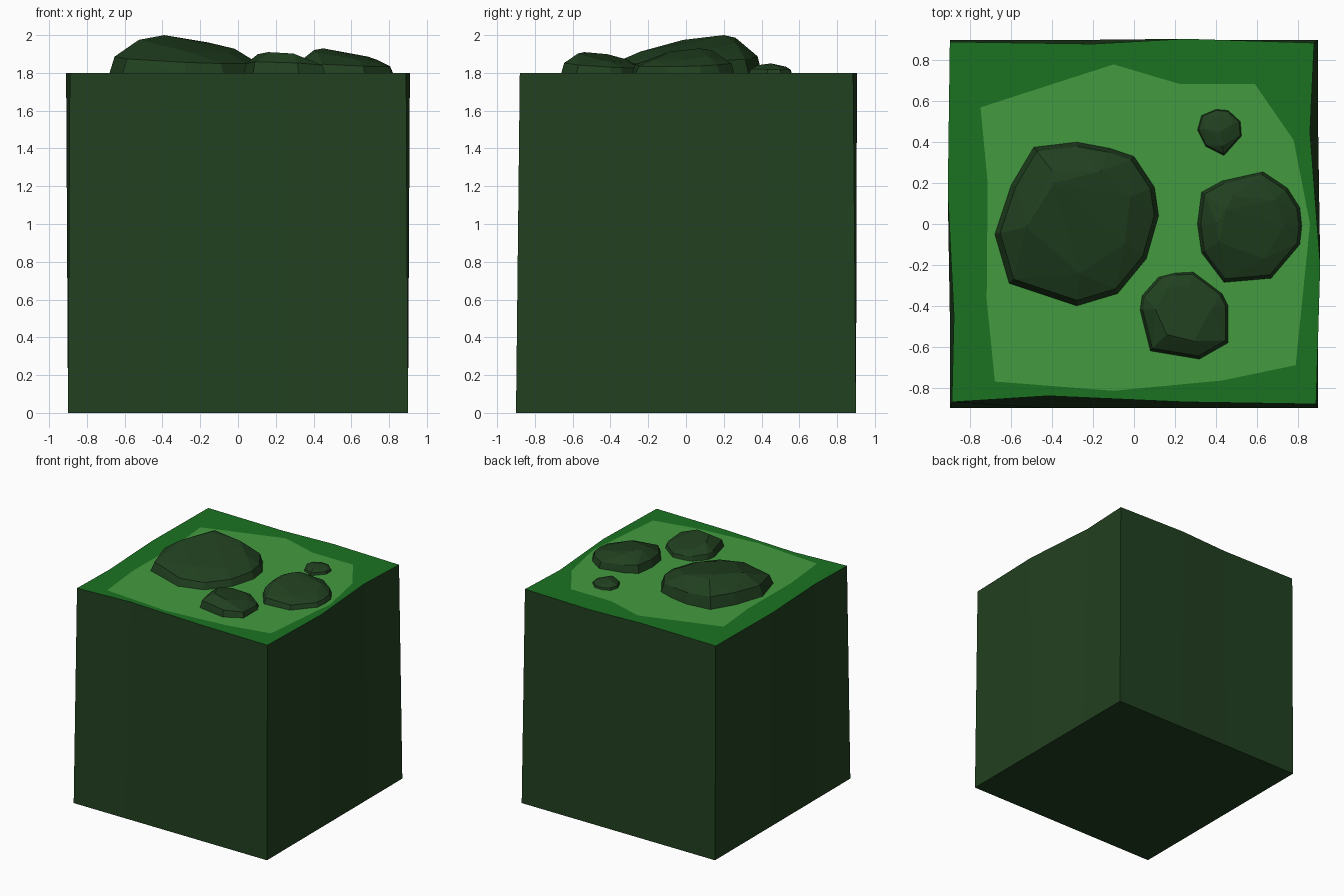
import bpy, bmesh, math
from mathutils import Vector

if "Cube" in bpy.data.objects:
    bpy.data.objects.remove(bpy.data.objects["Cube"])

TOP = 1.8


def material(name, rgb):
    m = bpy.data.materials.new(name)
    m.diffuse_color = (*rgb, 1)
    m.use_nodes = True
    m.node_tree.nodes["Principled BSDF"].inputs["Base Color"].default_value = m.diffuse_color
    return m


DARK = material("dark_moss", (0.015, 0.051, 0.014))
GREEN = material("green", (0.011, 0.171, 0.016))
LIGHT = material("light_green", (0.056, 0.328, 0.051))


def finish(name, bm, mats):
    bmesh.ops.recalc_face_normals(bm, faces=bm.faces[:])
    mesh = bpy.data.meshes.new(name)
    bm.to_mesh(mesh)
    bm.free()
    for m in mats:
        mesh.materials.append(m)
    ob = bpy.data.objects.new(name, mesh)
    bpy.context.collection.objects.link(ob)


# Block: square base, wavy rim, lighter patch inset in the top
rim = [(-.9, .89), (-.2, .88), (.25, .905), (.88, .885), (.86, .45), (.91, -.2),
       (.89, -.88), (.25, -.87), (-.42, -.84), (-.89, -.87), (-.88, -.45), (-.91, .15)]
patch = [(-.75, .57), (-.1, .78), (.22, .685), (.59, .685), (.78, .41), (.86, 0),
         (.79, -.69), (.43, -.765), (-.1, -.815), (-.68, -.77), (-.72, -.37), (-.715, .2)]


def snap(v):
    return math.copysign(0.9, v) if abs(v) > 0.8 else v


bm = bmesh.new()
base_ring = [bm.verts.new((snap(x), snap(y), 0)) for x, y in rim]
rim_ring = [bm.verts.new((x, y, TOP)) for x, y in rim]
patch_ring = [bm.verts.new((x, y, TOP)) for x, y in patch]
bm.faces.new(base_ring)
bm.faces.new(patch_ring).material_index = 2
for low, high, mat in ((base_ring, rim_ring, 0), (rim_ring, patch_ring, 1)):
    for i in range(len(low)):
        j = (i + 1) % len(low)
        bm.faces.new((low[i], low[j], high[j], high[i])).material_index = mat
finish("ground_block", bm, (DARK, GREEN, LIGHT))


# Rocks: faceted domes leaning toward their peak
def rock(name, outline, peak, height):
    pts = [Vector(p) for p in outline]
    centre = sum(pts, Vector((0, 0))) / len(pts)
    lean = Vector(peak) - centre
    radius = sum((p - centre).length for p in pts) / len(pts)
    bm = bmesh.new()
    for i, p in enumerate(pts):
        d = p - centre
        tilt = 1 + 0.6 * d.dot(lean) / radius ** 2
        bm.verts.new((p.x, p.y, TOP))
        q = centre + d * 0.94
        bm.verts.new((q.x, q.y, TOP + height * 0.36 * tilt))
        if i % 2 == 0:
            q = centre + d * 0.65
            bm.verts.new((q.x, q.y, TOP + height * min(0.73 * tilt, 0.93)))
    bm.verts.new((*peak, TOP + height))
    hull = bmesh.ops.convex_hull(bm, input=bm.verts[:])
    loose = [v for v in bm.verts if not v.link_faces]
    bmesh.ops.delete(bm, geom=loose, context='VERTS')
    finish(name, bm, (DARK,))


rock("large_rock", [(-.68, -.05), (-.6, .19), (-.49, .375), (-.28, .4), (-.12, .37), (0, .33),
                    (.1, .18), (.12, .04), (.06, -.17), (-.08, -.34), (-.28, -.4), (-.61, -.29)],
     (-.39, .2), 0.2)
rock("right_rock", [(.31, 0), (.33, .155), (.43, .21), (.63, .255), (.75, .175), (.81, .08),
                    (.82, -.01), (.81, -.1), (.67, -.265), (.44, -.285), (.33, -.14)],
     (.45, .07), 0.13)
rock("front_rock", [(.03, -.42), (.04, -.35), (.12, -.26), (.2, -.24), (.29, -.235), (.43, -.34),
                    (.46, -.4), (.46, -.58), (.32, -.66), (.08, -.62)],
     (.16, -.54), 0.11)
rock("small_rock", [(.31, .46), (.33, .53), (.4, .56), (.46, .555), (.52, .5), (.525, .43),
                    (.44, .335), (.35, .38)],
     (.42, .45), 0.05)
